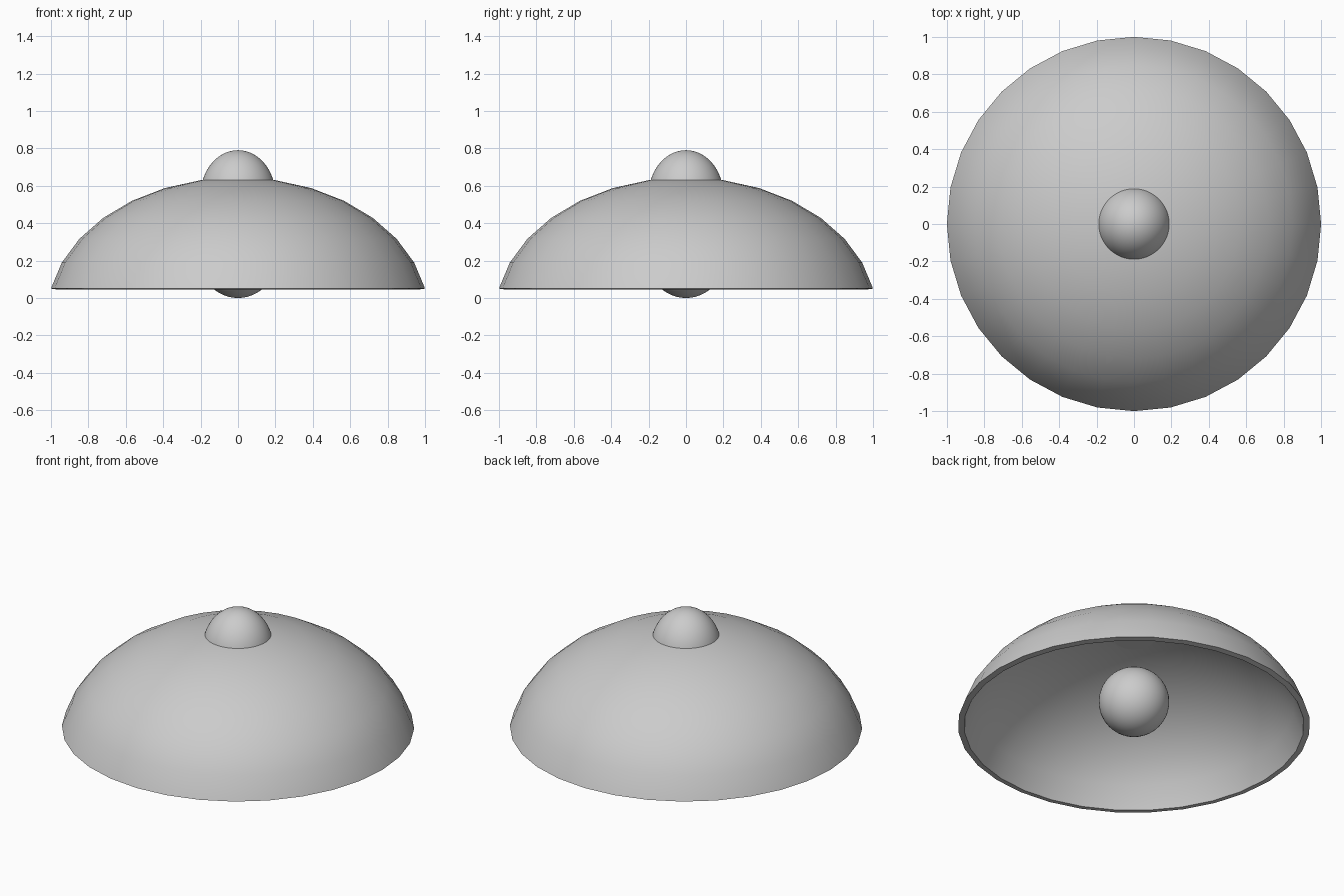
import bpy, math

if "Cube" in bpy.data.objects:
    bpy.data.objects.remove(bpy.data.objects["Cube"])


def lathe(name, profile, segments):
    """Spin an (r, z) profile around the z axis; r = 0 becomes a pole."""
    verts, faces, rings = [], [], []
    for r, z in profile:
        start = len(verts)
        if r < 1e-5:
            verts.append((0, 0, z))
            rings.append([start] * segments)
        else:
            for i in range(segments):
                a = 2 * math.pi * i / segments
                verts.append((r * math.cos(a), r * math.sin(a), z))
            rings.append(list(range(start, start + segments)))
    for low, high in zip(rings, rings[1:]):
        for i in range(segments):
            j = (i + 1) % segments
            quad = [low[i], low[j], high[j], high[i]]
            faces.append(list(dict.fromkeys(quad)))
    mesh = bpy.data.meshes.new(name)
    mesh.from_pydata(verts, [], faces)
    obj = bpy.data.objects.new(name, mesh)
    bpy.context.collection.objects.link(obj)
    bpy.ops.object.select_all(action='DESELECT')
    obj.select_set(True)
    bpy.context.view_layer.objects.active = obj
    bpy.ops.object.shade_smooth_by_angle(angle=math.radians(40))
    return obj


# Shade: flattened dome, inner skin first and then the outer skin
RIM, THICK = 0.05, 0.965
steps = [k * math.pi / 16 for k in range(8)]
dome = [(1.02 * math.sin(a), 0.738 * math.cos(a) - 0.094) for a in steps]
inner = [(r * THICK, RIM - 0.005 + (z - RIM) * THICK) for r, z in dome]
lathe("lamp_shade", inner + dome[::-1], 32)

# Cap on top of the shade
TILT = math.asin(0.06 / 0.24)
cap = [(0, 0.61)]
for k in range(17):
    a = TILT + (math.pi / 2 - TILT) * k / 16
    cap.append((0.2 * math.cos(a), 0.55 + 0.24 * math.sin(a)))
lathe("top_cap", cap, 48)

# Round bulb hanging just below the rim
bulb = [(0.2 * math.sin(math.pi * k / 24), 0.2 - 0.2 * math.cos(math.pi * k / 24))
        for k in range(25)]
lathe("bulb", bulb, 48)
